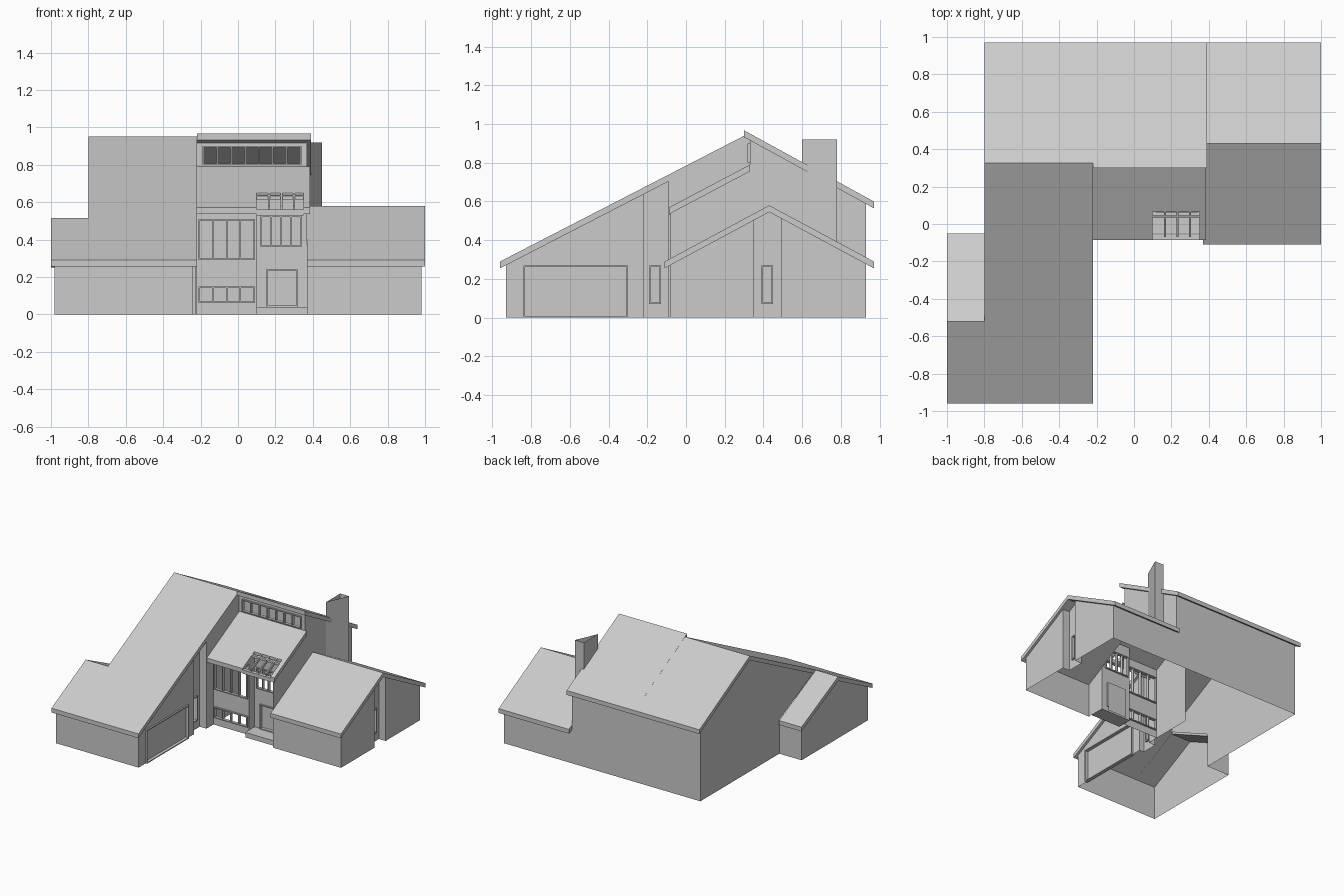
import bpy, bmesh

cube = bpy.data.objects.get("Cube")
if cube:
    bpy.data.objects.remove(cube)

grey = bpy.data.materials.new("plain grey")
grey.use_nodes = True
COLOUR = (0.6, 0.6, 0.6, 1)
grey.diffuse_color = COLOUR
grey.node_tree.nodes["Principled BSDF"].inputs["Base Color"].default_value = COLOUR


def finish(name, bm):
    bmesh.ops.remove_doubles(bm, verts=bm.verts, dist=1e-5)
    mesh = bpy.data.meshes.new(name)
    bm.to_mesh(mesh)
    bm.free()
    mesh.materials.append(grey)
    obj = bpy.data.objects.new(name, mesh)
    bpy.context.collection.objects.link(obj)
    return obj


def add_box(bm, lo, hi):
    box = bmesh.ops.create_cube(bm, size=1)["verts"]
    for v in box:
        for i in range(3):
            v.co[i] = (lo[i] + hi[i]) / 2 + v.co[i] * (hi[i] - lo[i])


def box(name, lo, hi):
    bm = bmesh.new()
    add_box(bm, lo, hi)
    return finish(name, bm)


def place(axis, pos, u, v):
    return (pos, u, v) if axis == "x" else (u, pos, v)


def line(y0, z0, y1, z1):
    return lambda y: z0 + (y - y0) * (z1 - z0) / (y1 - y0)


def wall(name, axis, pos, u0, u1, top, bottom=lambda u: 0, holes=(), cuts=()):
    """Thin wall under a sloping top line, with rectangular openings."""
    us = sorted({u0, u1, *cuts, *(h[i] for h in holes for i in (0, 1))})
    vs = sorted({0, 2, *(h[i] for h in holes for i in (2, 3))})
    bm = bmesh.new()
    for a, b in zip(us, us[1:]):
        for c, d in zip(vs, vs[1:]):
            mu, mv = (a + b) / 2, (c + d) / 2
            if any(h[0] < mu < h[1] and h[2] < mv < h[3] for h in holes):
                continue
            corners = []
            for u, v in ((a, c), (b, c), (b, d), (a, d)):
                p = place(axis, pos, u, max(bottom(u), min(v, top(u))))
                if p not in corners:
                    corners.append(p)
            if len(corners) > 2:
                bm.faces.new([bm.verts.new(p) for p in corners])
    return finish(name, bm)


def frame(name, axis, pos, hole, panes=1, t=0.008, depth=0.012):
    """Border bars and mullions around an opening."""
    u0, u1, v0, v1 = hole
    bm = bmesh.new()

    def bar(a, b, c, d):
        add_box(bm, place(axis, pos - depth, a, c), place(axis, pos + depth, b, d))
    bar(u0, u1, v0, v0 + t)
    bar(u0, u1, v1 - t, v1)
    for i in range(panes + 1):
        u = u0 + t / 2 + (u1 - u0 - t) * i / panes
        bar(u - t / 2, u + t / 2, v0 + t, v1 - t)
    return finish(name, bm)


def roof(name, x0, x1, profile, t=0.035):
    """Slab whose top follows a (y, z) profile."""
    bm = bmesh.new()
    ring = list(profile) + [(y, z - t) for y, z in reversed(profile)]
    near = [bm.verts.new((x0, y, z)) for y, z in ring]
    far = [bm.verts.new((x1, y, z)) for y, z in ring]
    bm.faces.new(near)
    bm.faces.new(far[::-1])
    for i in range(len(ring)):
        j = (i + 1) % len(ring)
        bm.faces.new((near[j], near[i], far[i], far[j]))
    bmesh.ops.recalc_face_normals(bm, faces=bm.faces)
    return finish(name, bm)


# Slope lines of the undersides
front_slope = line(-0.96, 0.265, 0.32, 0.925)
back_slope = line(0.3, 0.935, 0.97, 0.57)
main_top = lambda y: min(front_slope(y), back_slope(y))
low_top = lambda y: min(line(-0.11, 0.26, 0.43, 0.55)(y), line(0.43, 0.55, 0.97, 0.26)(y))
annex_slope = line(-0.52, 0.49, -0.05, 0.26)
annex_top = lambda y: min(front_slope(y), annex_slope(y))
shed_top = line(-0.09, 0.54, 0.32, 0.755)

# Roofs
roof("garage_roof", -0.8, -0.22, [(-0.96, 0.29), (0.325, 0.952), (0.97, 0.6)])
roof("main_back_roof", -0.22, 0.39, [(0.3, 0.967), (0.97, 0.6)])
roof("annex_roof", -1, -0.8, [(-0.96, 0.29), (-0.52, 0.515), (-0.05, 0.285)])
roof("low_wing_roof", 0.37, 1, [(-0.11, 0.29), (0.43, 0.58), (0.97, 0.29)])
shed = line(-0.09, 0.568, 0.33, 0.79)
for name, x0, x1, y0 in (("left", -0.22, 0.1, -0.085), ("middle", 0.1, 0.35, 0.065),
                         ("right", 0.35, 0.385, -0.085)):
    roof("shed_roof_" + name, x0, x1, [(y0, shed(y0)), (0.33, shed(0.33))])

# Pergola over the entrance
box("pergola_front_beam", (0.1, -0.085, 0.53), (0.35, -0.055, 0.56))
for i in range(3):
    x = 0.165 + i * 0.067
    roof("pergola_rafter", x - 0.005, x + 0.005, [(-0.07, shed(-0.07)), (0.07, shed(0.07))], 0.025)
roof("pergola_cross_bar", 0.1, 0.35, [(0.035, shed(0.035)), (0.045, shed(0.045))], 0.02)

# Garage wing
GARAGE = (-0.84, -0.3, 0, 0.27)
SLIT = (-0.19, -0.13, 0.07, 0.27)
wall("garage_front_wall", "y", -0.93, -0.98, -0.24, lambda u: front_slope(-0.93))
wall("garage_side_wall", "x", -0.24, -0.93, -0.22, front_slope, holes=[GARAGE])
wall("garage_door", "x", -0.255, -0.84, -0.3, lambda u: 0.27)
frame("garage_door_frame", "x", -0.24, GARAGE)
wall("recess_wall", "x", -0.28, -0.22, -0.09, front_slope, holes=[SLIT])
frame("slit_window", "x", -0.28, SLIT)
for y, x1 in ((-0.22, -0.24), (-0.09, -0.22)):
    wall("recess_cheek", "y", y, -0.28, x1, lambda u, y=y: front_slope(y))
wall("courtyard_wall", "x", -0.22, -0.09, 0.33, main_top, cuts=[0.32])

# Small gabled annex
wall("annex_end_wall", "x", -0.98, -0.93, -0.08, annex_top, cuts=[-0.52])
wall("annex_back_wall", "y", -0.08, -0.98, -0.78, lambda u: annex_slope(-0.08))

# Main block
wall("main_end_wall", "x", -0.78, -0.08, 0.93, main_top, cuts=[0.32])
wall("main_upper_end_wall", "x", -0.78, -0.52, -0.08, main_top, annex_slope)
wall("main_back_wall", "y", 0.93, -0.78, 0.37, lambda u: back_slope(0.93))
wall("main_gable_wall", "x", 0.37, 0.33, 0.93, back_slope, low_top, cuts=[0.43])
wall("shed_side_wall", "x", 0.37, 0.07, 0.33, shed_top, low_top)
wall("porch_side_wall", "x", 0.37, -0.08, 0.07, shed_top)
CLERE = (-0.19, 0.34, 0.8, 0.9)
wall("clerestory_wall", "y", 0.33, -0.22, 0.37, lambda u: 0.92, lambda u: 0.755, holes=[CLERE])
frame("clerestory_window", "y", 0.33, CLERE, 7)

# Entrance front
UPPER, LOWER = (-0.21, 0.09, 0.29, 0.51), (-0.21, 0.09, 0.06, 0.15)
BAY, DOOR = (0.12, 0.34, 0.36, 0.53), (0.15, 0.32, 0.04, 0.24)
wall("front_wall", "y", 0, -0.22, 0.1, lambda u: shed_top(0), holes=[UPPER, LOWER])
frame("upper_window", "y", 0, UPPER, 4)
frame("lower_window", "y", 0, LOWER, 4)
wall("entrance_cheek", "x", 0.1, 0, 0.07, shed_top)
wall("entrance_wall", "y", 0.07, 0.1, 0.37, lambda u: shed_top(0.07), holes=[BAY, DOOR])
frame("entrance_window", "y", 0.07, BAY, 4)
wall("front_door", "y", 0.085, 0.15, 0.32, lambda u: 0.24)
frame("door_frame", "y", 0.07, DOOR)
box("porch_slab", (0.1, -0.05, 0), (0.37, 0.07, 0.04))

# Low wing
END_SLIT = (0.39, 0.45, 0.07, 0.27)
wall("low_front_wall", "y", -0.08, 0.37, 0.98, lambda u: low_top(-0.08))
wall("low_back_wall", "y", 0.93, 0.37, 0.98, lambda u: low_top(0.93))
wall("low_end_wall_front", "x", 0.98, -0.08, 0.35, low_top)
wall("low_end_wall_back", "x", 0.98, 0.49, 0.93, low_top)
wall("low_end_recess", "x", 0.92, 0.35, 0.49, low_top, holes=[END_SLIT], cuts=[0.43])
frame("low_end_window", "x", 0.92, END_SLIT)
for y in (0.35, 0.49):
    wall("low_recess_cheek", "y", y, 0.92, 0.98, lambda u, y=y: low_top(y))

# Three-sided open chimney
bm = bmesh.new()
plan = [(0.37, 0.6), (0.45, 0.78), (0.37, 0.78)]
for (ax, ay), (bx, by) in zip(plan, plan[1:] + plan[:1]):
    bm.faces.new([bm.verts.new(p) for p in
                  ((ax, ay, 0.38), (bx, by, 0.38), (bx, by, 0.92), (ax, ay, 0.92))])
finish("chimney", bm)
